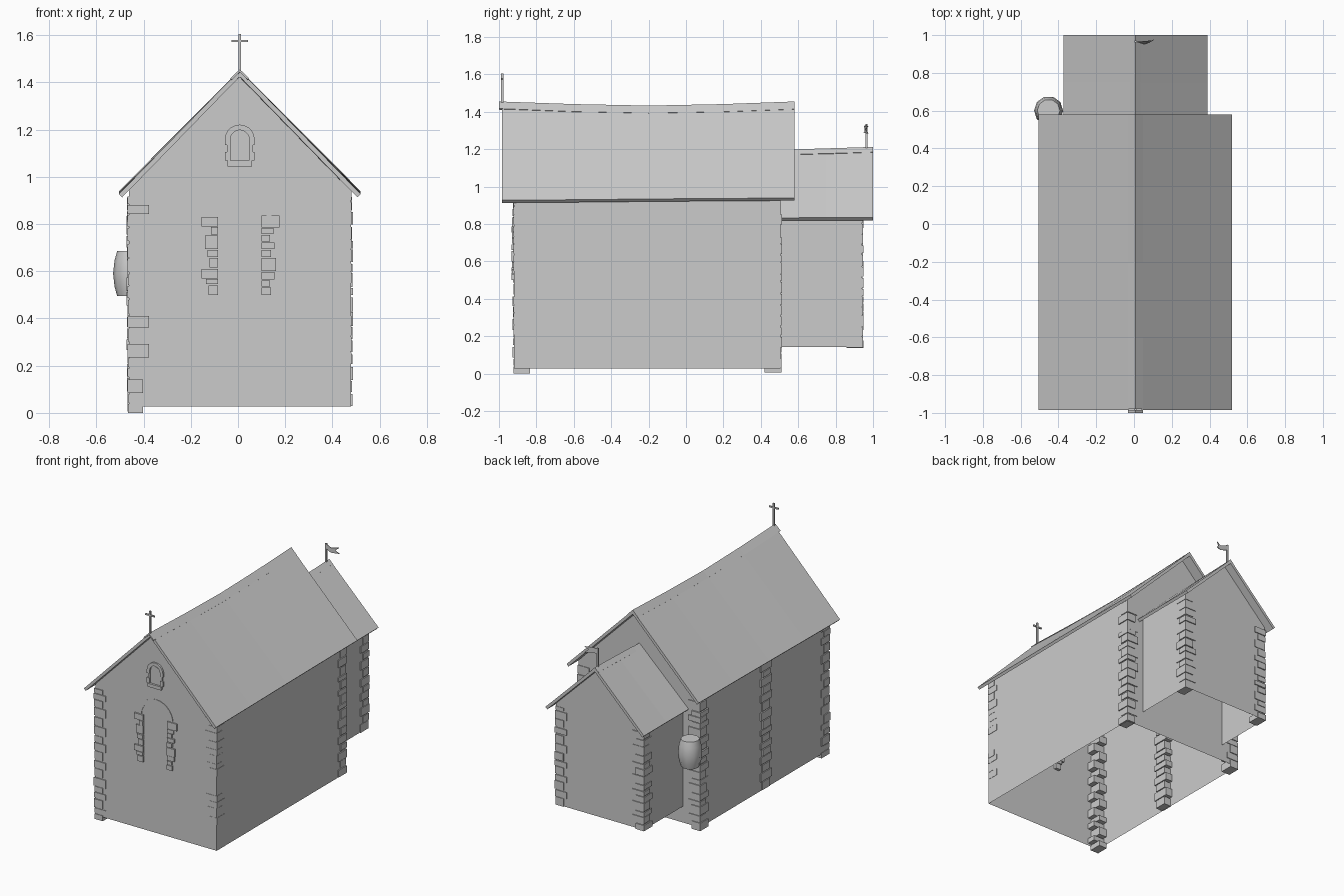
import bpy, bmesh, math, random

if "Cube" in bpy.data.objects:
    bpy.data.objects.remove(bpy.data.objects["Cube"])
random.seed(4)
CX = 0.0075


def make(name, bm, smooth=False):
    bmesh.ops.recalc_face_normals(bm, faces=bm.faces)
    me = bpy.data.meshes.new(name)
    bm.to_mesh(me)
    bm.free()
    ob = bpy.data.objects.new(name, me)
    bpy.context.collection.objects.link(ob)
    if smooth:
        bpy.context.view_layer.objects.active = ob
        ob.select_set(True)
        bpy.ops.object.shade_smooth_by_angle(angle=math.radians(50))
        ob.select_set(False)
    return ob


def add_box(bm, x0, x1, y0, y1, z0, z1):
    vs = bmesh.ops.create_cube(bm, size=1)['verts']
    for v in vs:
        v.co = (x1 if v.co.x > 0 else x0, y1 if v.co.y > 0 else y0, z1 if v.co.z > 0 else z0)


def add_prism(bm, pts, y0, y1):
    # xz outline extruded along y
    a = [bm.verts.new((x, y0, z)) for x, z in pts]
    b = [bm.verts.new((x, y1, z)) for x, z in pts]
    bm.faces.new(a)
    bm.faces.new(b[::-1])
    n = len(pts)
    for i in range(n):
        bm.faces.new((a[i], b[i], b[(i + 1) % n], a[(i + 1) % n]))


def loft(name, rings):
    bm = bmesh.new()
    vr = [[bm.verts.new(p) for p in r] for r in rings]
    n = len(vr[0])
    for a, b in zip(vr, vr[1:]):
        for i in range(n):
            bm.faces.new((a[i], b[i], b[(i + 1) % n], a[(i + 1) % n]))
    # end caps as quads on each slope
    for r in (vr[0], vr[-1]):
        bm.faces.new((r[0], r[1], r[4], r[5]))
        bm.faces.new((r[1], r[2], r[3], r[4]))
    return make(name, bm)


def roof(name, sections, w, t=0.014):
    loft(name, [[(CX - w, y, e), (CX, y, r), (CX + w, y, e),
                 (CX + w - t, y, e - t), (CX, y, r - 2 * t), (CX - w + t, y, e - t)]
                for y, r, e in sections])


def walls(name, x0, x1, y0, y1, z0, z1, apex):
    # gabled shell, open below and under the roof
    bm = bmesh.new()
    prof = [(x1, z0), (x1, z1), (CX, apex), (x0, z1), (x0, z0)]
    f = [bm.verts.new((x, y0, z)) for x, z in prof]
    b = [bm.verts.new((x, y1, z)) for x, z in prof]
    bm.faces.new(f)
    bm.faces.new(b[::-1])
    bm.faces.new((f[0], b[0], b[1], f[1]))
    bm.faces.new((f[3], b[3], b[4], f[4]))
    make(name, bm)


def quoins(name, x, y, dx, dy, z0, z1, out=0.006):
    # corner stones at (x, y), reaching inward along dx, dy
    bm = bmesh.new()
    z, i = z0, 0
    while z < z1 - 0.02:
        h = min(random.uniform(0.03, 0.06), z1 - z)
        lx, ly = (0.085, 0.06) if i % 2 else (0.06, 0.085)
        o = out * random.uniform(0.5, 1.3)
        xs = sorted((x - dx * o, x + dx * lx))
        ys = sorted((y - dy * o, y + dy * ly))
        add_box(bm, *xs, *ys, z, z + h)
        z += h + random.uniform(0.003, 0.012)
        i += 1
    make(name, bm)


def arc(cx, cz, r, n, a0=0.0, a1=180.0):
    return [(cx + r * math.cos(math.radians(a0 + (a1 - a0) * i / n)),
             cz + r * math.sin(math.radians(a0 + (a1 - a0) * i / n))) for i in range(n + 1)]


# wall shells
walls("nave_walls", -0.462, 0.479, -0.92, 0.505, 0.027, 0.948, 1.43)
walls("chancel_walls", -0.332, 0.347, 0.505, 0.942, 0.142, 0.848, 1.182)

# sagging roofs
roof("nave_roof", [(-0.985, 1.452, 0.927), (-0.6, 1.438, 0.93), (-0.2, 1.43, 0.934),
                   (0.2, 1.438, 0.937), (0.58, 1.452, 0.939)], 0.512)
roof("chancel_roof", [(0.5, 1.195, 0.833), (0.75, 1.199, 0.834), (1.0, 1.21, 0.834)], 0.382)
roof("nave_ridge_cap", [(-1.0, 1.455, 1.417), (-0.6, 1.441, 1.401), (-0.2, 1.433, 1.393),
                        (0.2, 1.441, 1.4), (0.58, 1.455, 1.414)], 0.04, 0.006)
roof("chancel_ridge_cap", [(0.58, 1.199, 1.172), (1.0, 1.212, 1.184)], 0.028, 0.006)

# corner stones
quoins("front_left_quoins", -0.462, -0.92, 1, 1, 0.0, 0.93)
quoins("front_right_quoins_low", 0.479, -0.92, -1, 1, 0.21, 0.41, 0.002)
quoins("front_right_quoins_high", 0.479, -0.92, -1, 1, 0.55, 0.96, 0.002)
quoins("back_left_quoins", -0.462, 0.505, 1, -1, 0.005, 0.92, 0.008)
quoins("back_right_quoins", 0.479, 0.505, -1, -1, 0.03, 0.92)
quoins("chancel_left_quoins", -0.332, 0.942, 1, -1, 0.137, 0.83)
quoins("chancel_right_quoins", 0.347, 0.942, -1, -1, 0.14, 0.83)

# stone strip in the middle of the left wall
bm = bmesh.new()
z, i = 0.03, 0
while z < 0.9:
    h = random.uniform(0.035, 0.06)
    w = 0.06 if i % 2 else 0.042
    add_box(bm, -0.468 - random.uniform(0, 0.004), -0.41, -0.22 - w, -0.22 + w, z, min(z + h, 0.93))
    z += h + 0.006
    i += 1
make("left_wall_stone_strip", bm)

# door jamb stones: outer x, z bottom, z top
left = [(-.155, .79, .83), (-.115, .755, .787), (-.14, .695, .752), (-.13, .66, .69),
        (-.12, .615, .655), (-.155, .57, .61), (-.135, .545, .568), (-.125, .5, .54)]
right = [(.175, .785, .835), (.15, .757, .782), (.135, .725, .754), (.155, .695, .722),
         (.14, .66, .69), (.16, .6, .655), (.155, .565, .597), (.135, .535, .56), (.14, .5, .532)]
bm = bmesh.new()
for edge, rows in ((-0.085, left), (0.1, right)):
    for x, z0, z1 in rows:
        add_box(bm, min(x, edge), max(x, edge), -0.92 - random.uniform(0.007, 0.014), -0.9, z0, z1)
make("door_jamb_stones", bm)

# door arch band
bm = bmesh.new()
add_prism(bm, arc(0.01, 0.83, 0.132, 14) + arc(0.01, 0.83, 0.112, 14)[::-1], -0.923, -0.905)
make("door_arch", bm)

# gable window: stone frame, pane and sill
bm = bmesh.new()
for s in (-1, 1):
    add_box(bm, *sorted((CX + s * 0.04, CX + s * 0.063)), -0.932, -0.9, 1.068, 1.105)
    add_box(bm, *sorted((CX + s * 0.04, CX + s * 0.055)), -0.93, -0.9, 1.105, 1.135)
add_prism(bm, [(CX + 0.063, 1.135)] + arc(CX, 1.158, 0.063, 10) + [(CX - 0.063, 1.135), (CX - 0.04, 1.135)]
          + arc(CX, 1.158, 0.04, 10)[::-1] + [(CX + 0.04, 1.135)], -0.932, -0.9)
make("window_frame", bm)
bm = bmesh.new()
add_prism(bm, [(CX + 0.034, 1.065)] + arc(CX, 1.155, 0.034, 10) + [(CX - 0.034, 1.065)], -0.923, -0.905)
make("window_pane", bm)
bm = bmesh.new()
add_box(bm, CX - 0.051, CX + 0.051, -0.937, -0.9, 1.044, 1.068)
make("window_sill", bm)

# barrel beside the back left corner
bm = bmesh.new()
prof = [(0.06, 0.495), (0.071, 0.535), (0.077, 0.59), (0.071, 0.645), (0.06, 0.685)]
n = 10
rings = [[bm.verts.new((-0.452 + r * math.cos(2 * math.pi * k / n), 0.6 + r * math.sin(2 * math.pi * k / n), z))
          for k in range(n)] for r, z in prof]
for a, b in zip(rings, rings[1:]):
    for k in range(n):
        bm.faces.new((a[k], a[(k + 1) % n], b[(k + 1) % n], b[k]))
bm.faces.new(rings[0])
bm.faces.new(rings[-1])
make("barrel", bm, True)

# front cross
bm = bmesh.new()
add_box(bm, 0.002, 0.013, -0.988, -0.977, 1.42, 1.605)
add_box(bm, -0.028, 0.043, -0.987, -0.978, 1.57, 1.58)
make("ridge_cross", bm)

# weather vane: pole and swallow-tailed flag
bm = bmesh.new()
add_box(bm, 0.002, 0.013, 0.961, 0.971, 1.18, 1.335)
add_prism(bm, [(0.01, 1.33), (0.055, 1.322), (0.105, 1.325), (0.08, 1.306),
               (0.105, 1.283), (0.055, 1.288), (0.01, 1.295)], 0.964, 0.968)
for v in bm.verts:  # wind ripple
    if v.co.x > 0.02:
        v.co.y -= 0.015 * math.sin((v.co.x - 0.01) * 40)
make("weather_vane", bm)
